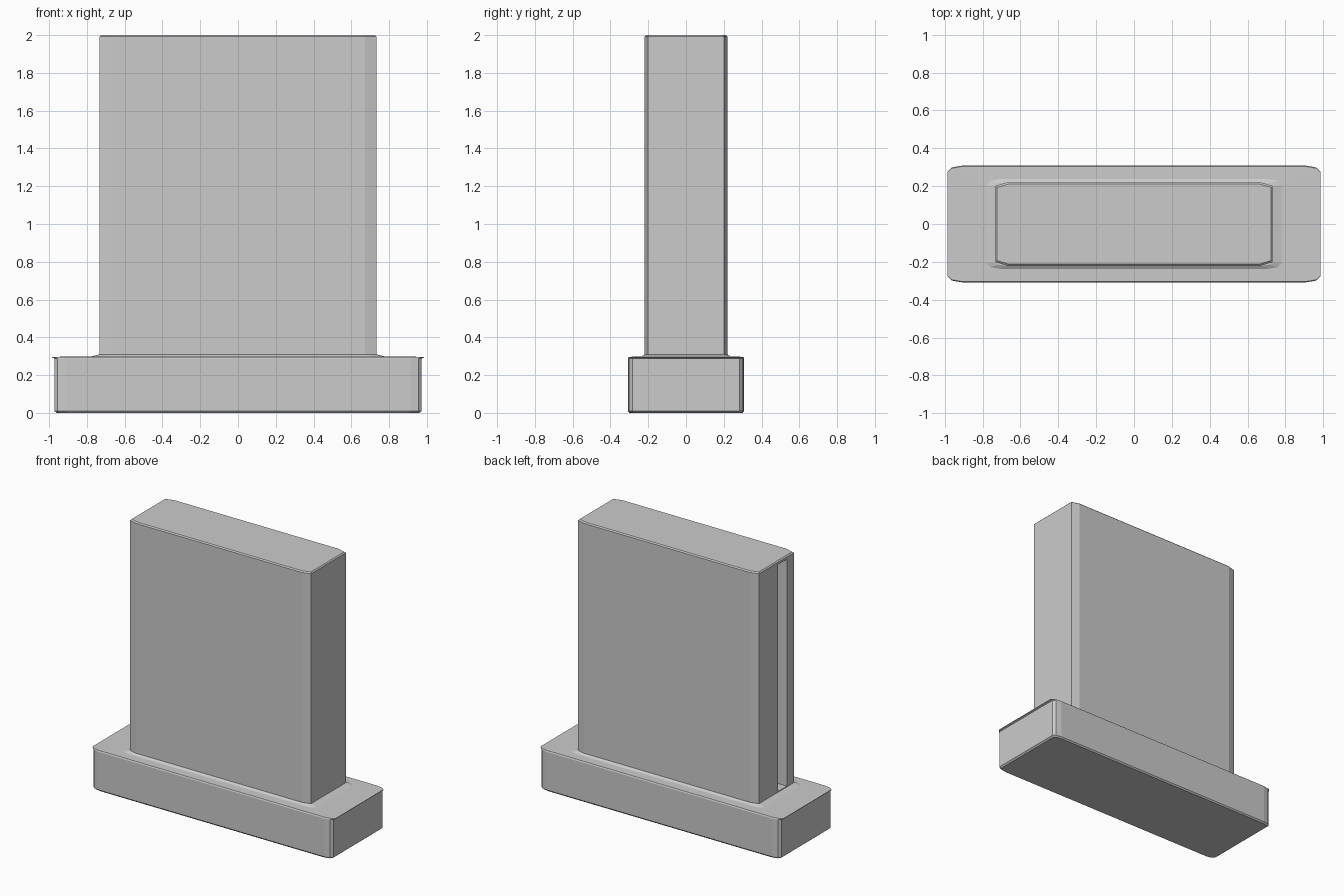
import bpy, bmesh, math

if "Cube" in bpy.data.objects:
    bpy.data.objects.remove(bpy.data.objects["Cube"])


def ring(bm, hx, hy, cx, cy, z, seg):
    """Rectangle outline with elliptical eased corners."""
    verts = []
    for q, (sx, sy) in enumerate([(1, 1), (-1, 1), (-1, -1), (1, -1)]):
        for i in range(seg + 1):
            a = (q + i / seg) * math.pi / 2
            verts.append(bm.verts.new((sx * (hx - cx) + cx * math.cos(a),
                                       sy * (hy - cy) + cy * math.sin(a), z)))
    return verts


def loft(name, rings, seg):
    """Skin a stack of rings and cap both ends."""
    bm = bmesh.new()
    rs = [ring(bm, *r, seg) for r in rings]
    for a, b in zip(rs, rs[1:]):
        n = len(a)
        for i in range(n):
            j = (i + 1) % n
            bm.faces.new((a[i], a[j], b[j], b[i]))
    bm.faces.new(rs[0][::-1])
    bm.faces.new(rs[-1])
    bmesh.ops.recalc_face_normals(bm, faces=bm.faces)
    me = bpy.data.meshes.new(name)
    bm.to_mesh(me)
    bm.free()
    ob = bpy.data.objects.new(name, me)
    bpy.context.collection.objects.link(ob)
    return ob


# Wide foot with eased edges, slim overhanging top at the ends, and a flare
loft("base", [
    (0.960, 0.300, 0.06, 0.025, 0.0),
    (0.972, 0.308, 0.06, 0.025, 0.01),
    (0.972, 0.308, 0.06, 0.025, 0.288),
    (0.985, 0.306, 0.07, 0.030, 0.293),
    (0.985, 0.303, 0.07, 0.030, 0.297),
    (0.780, 0.237, 0.07, 0.030, 0.298),
    (0.735, 0.220, 0.06, 0.018, 0.309),
], 2)

# Upright slab
body = loft("body", [
    (0.733, 0.219, 0.06, 0.018, 0.305),
    (0.733, 0.219, 0.06, 0.018, 1.992),
    (0.725, 0.211, 0.06, 0.018, 2.0),
], 1)

# Tall narrow slot in the left end
bpy.ops.mesh.primitive_cube_add(size=1, location=(-0.733, -0.07, 1.145))
cutter = bpy.context.object
cutter.name = "slot_cutter"
cutter.scale = (0.24, 0.10, 1.66)
cutter.hide_render = True
cutter.display_type = 'WIRE'
mod = body.modifiers.new("slot", 'BOOLEAN')
mod.operation = 'DIFFERENCE'
mod.solver = 'EXACT'
mod.object = cutter
